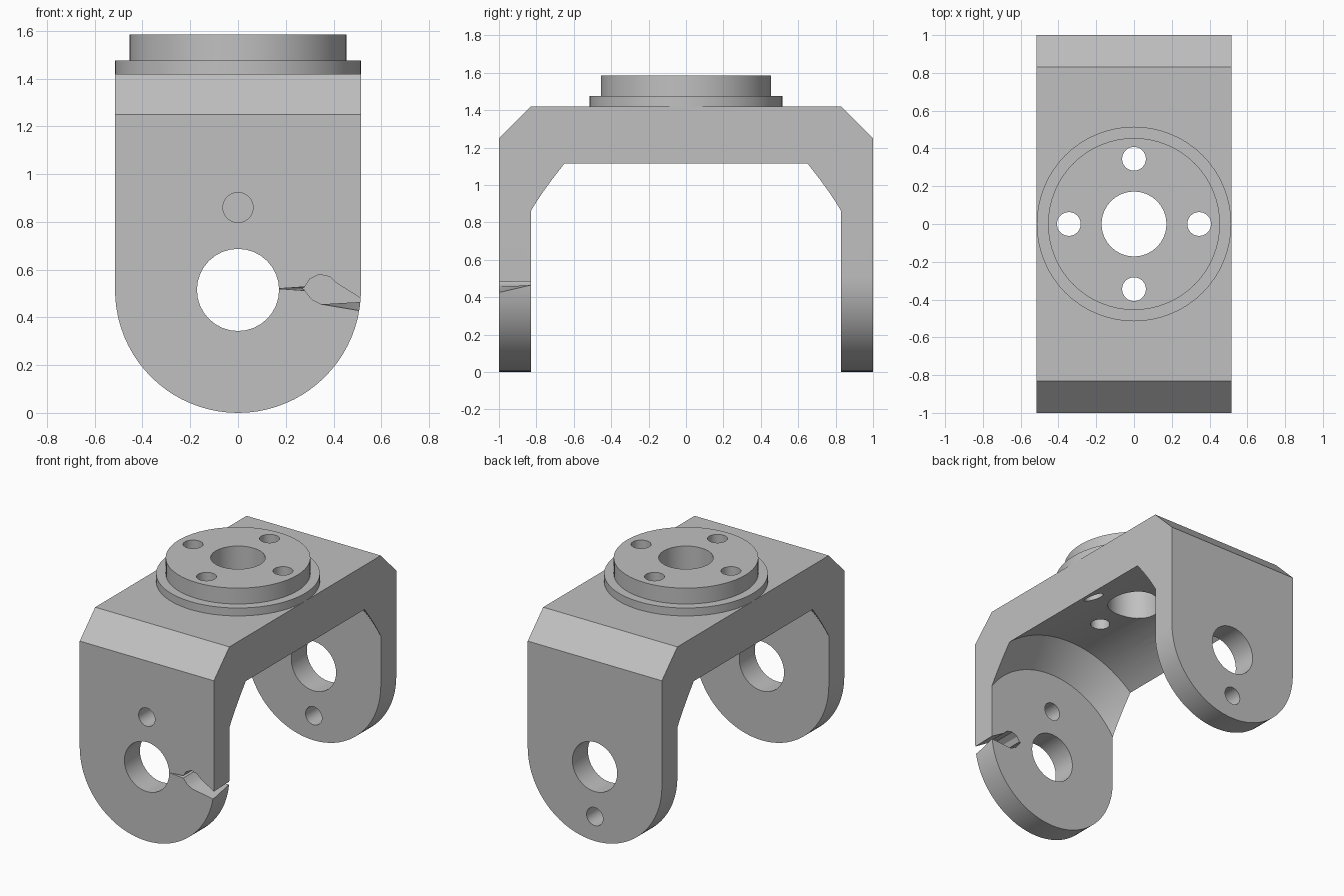
import bpy, bmesh, math
from mathutils import Matrix, Vector

if "Cube" in bpy.data.objects:
    bpy.data.objects.remove(bpy.data.objects["Cube"], do_unlink=True)

WIDTH = 0.515          # half width, also the radius of the arm ends
PIVOT = 0.515          # height of the pivot axis
SMALL = 0.063          # small hole radius
PITCH = 0.345          # small hole distance from its main hole

steel = bpy.data.materials.new("grey_metal")
steel.use_nodes = True
GREY = (0.53, 0.53, 0.53, 1)
steel.diffuse_color = GREY
steel.node_tree.nodes["Principled BSDF"].inputs["Base Color"].default_value = GREY


def make(name, bm):
    bmesh.ops.recalc_face_normals(bm, faces=bm.faces)
    mesh = bpy.data.meshes.new(name)
    bm.to_mesh(mesh)
    bm.free()
    mesh.materials.append(steel)
    ob = bpy.data.objects.new(name, mesh)
    bpy.context.collection.objects.link(ob)
    return ob


def loft(name, front, back, y0, y1):
    """Solid between two matching x-z outlines."""
    bm = bmesh.new()
    a = [bm.verts.new((x, y0, z)) for x, z in front]
    b = [bm.verts.new((x, y1, z)) for x, z in back]
    bm.faces.new(a)
    bm.faces.new(b[::-1])
    for i in range(len(a)):
        j = (i + 1) % len(a)
        bm.faces.new((a[i], b[i], b[j], a[j]))
    return make(name, bm)


def turned(name, profile, centre=(0, 0, 0), axis="Z", steps=64):
    """Closed solid of revolution from (radius, position) points."""
    bm = bmesh.new()
    rings = [[bm.verts.new((r * math.cos(math.tau * i / steps),
                            r * math.sin(math.tau * i / steps), h))
              for i in range(steps)] for r, h in profile]
    for lo, hi in zip(rings, rings[1:]):
        for i in range(steps):
            j = (i + 1) % steps
            bm.faces.new((lo[i], lo[j], hi[j], hi[i]))
    bm.faces.new(rings[0])
    bm.faces.new(rings[-1])
    if axis == "Y":
        bm.transform(Matrix.Rotation(-math.pi / 2, 4, "X"))
    bm.transform(Matrix.Translation(centre))
    return make(name, bm)


def drill(name, radius, lo, hi, centre, axis):
    return turned(name, [(radius, lo), (radius, hi)], centre, axis, 32)


def cut(ob, cutters):
    for c in cutters:
        mod = ob.modifiers.new(c.name, "BOOLEAN")
        mod.operation, mod.solver, mod.object = "DIFFERENCE", "EXACT", c
    bpy.context.view_layer.update()
    graph = bpy.context.evaluated_depsgraph_get()
    mesh = bpy.data.meshes.new_from_object(ob.evaluated_get(graph))
    ob.modifiers.clear()
    ob.data = mesh


# Yoke blank: round-ended outline run from front to back
outline = [(-WIDTH, 1.42)]
for i in range(41):
    t = math.pi + math.pi * i / 40
    outline.append((WIDTH * math.cos(t), PIVOT + WIDTH * math.sin(t)))
outline.append((WIDTH, 1.42))
yoke = loft("yoke", outline, outline, -1, 1)

# Slanted outer corners
bm = bmesh.new()
bm.from_mesh(yoke.data)
for s in (-1, 1):
    res = bmesh.ops.bisect_plane(bm, geom=bm.verts[:] + bm.edges[:] + bm.faces[:],
                                 plane_co=Vector((0, s, 1.25)),
                                 plane_no=Vector((0, s, 1)), clear_outer=True)
    rim = [e for e in res["geom_cut"] if isinstance(e, bmesh.types.BMEdge)]
    bmesh.ops.holes_fill(bm, edges=rim, sides=0)
bmesh.ops.recalc_face_normals(bm, faces=bm.faces)
bm.to_mesh(yoke.data)
bm.free()

# Stepped round collar on top
collar = turned("collar", [(WIDTH, 1.42), (WIDTH, 1.475), (0.455, 1.475), (0.455, 1.585)])

# Cavity between the arms, a barrel with coned ends
cavity = turned("cavity_cutter", [(0.62, -0.83), (0.79, -0.65), (0.79, 0.65), (0.62, 0.83)],
                (0, 0, PIVOT), "Y", 96)

# Pivot bore and locating holes in the arms
arm_cutters = [
    cavity,
    drill("pivot_cutter", 0.172, -1.2, 1.2, (0, 0, PIVOT), "Y"),
    drill("front_hole_cutter", SMALL, -1.2, -0.7, (0, 0, PIVOT + PITCH), "Y"),
    drill("back_hole_cutter", SMALL, 0.7, 1.2, (0, 0, PIVOT - PITCH), "Y"),
]

# Split keyhole in the front arm, narrowing toward the inside
lobe = [(0.28, 0.528), (0.30, 0.56), (0.34, 0.58), (0.385, 0.57), (0.41, 0.545)]
under = [(0.35, 0.455), (0.31, 0.475), (0.28, 0.512)]
slit_front = [(0.165, 0.52)] + lobe + [(0.53, 0.47), (0.53, 0.425)] + under
slit_back = [(0.275, 0.52)] + lobe + [(0.53, 0.475), (0.53, 0.468)] + under
arm_cutters.append(loft("keyhole_cutter", slit_front, slit_back, -1.005, -0.82))

# Centre bore and bolt circle through the collar
top_cutters = [drill("centre_cutter", 0.172, 1.0, 1.8, (0, 0, 0), "Z")]
for i in range(4):
    t = i * math.pi / 2
    top_cutters.append(drill("bolt_cutter", SMALL, 1.0, 1.8,
                             (PITCH * math.cos(t), PITCH * math.sin(t), 0), "Z"))

cut(yoke, arm_cutters + top_cutters)
cut(collar, top_cutters)
for c in arm_cutters + top_cutters:
    bpy.data.objects.remove(c, do_unlink=True)

# Smooth round walls, sharp edges
for ob in (yoke, collar):
    bpy.ops.object.select_all(action="DESELECT")
    ob.select_set(True)
    bpy.context.view_layer.objects.active = ob
    bpy.ops.object.shade_smooth_by_angle(angle=math.radians(25))
